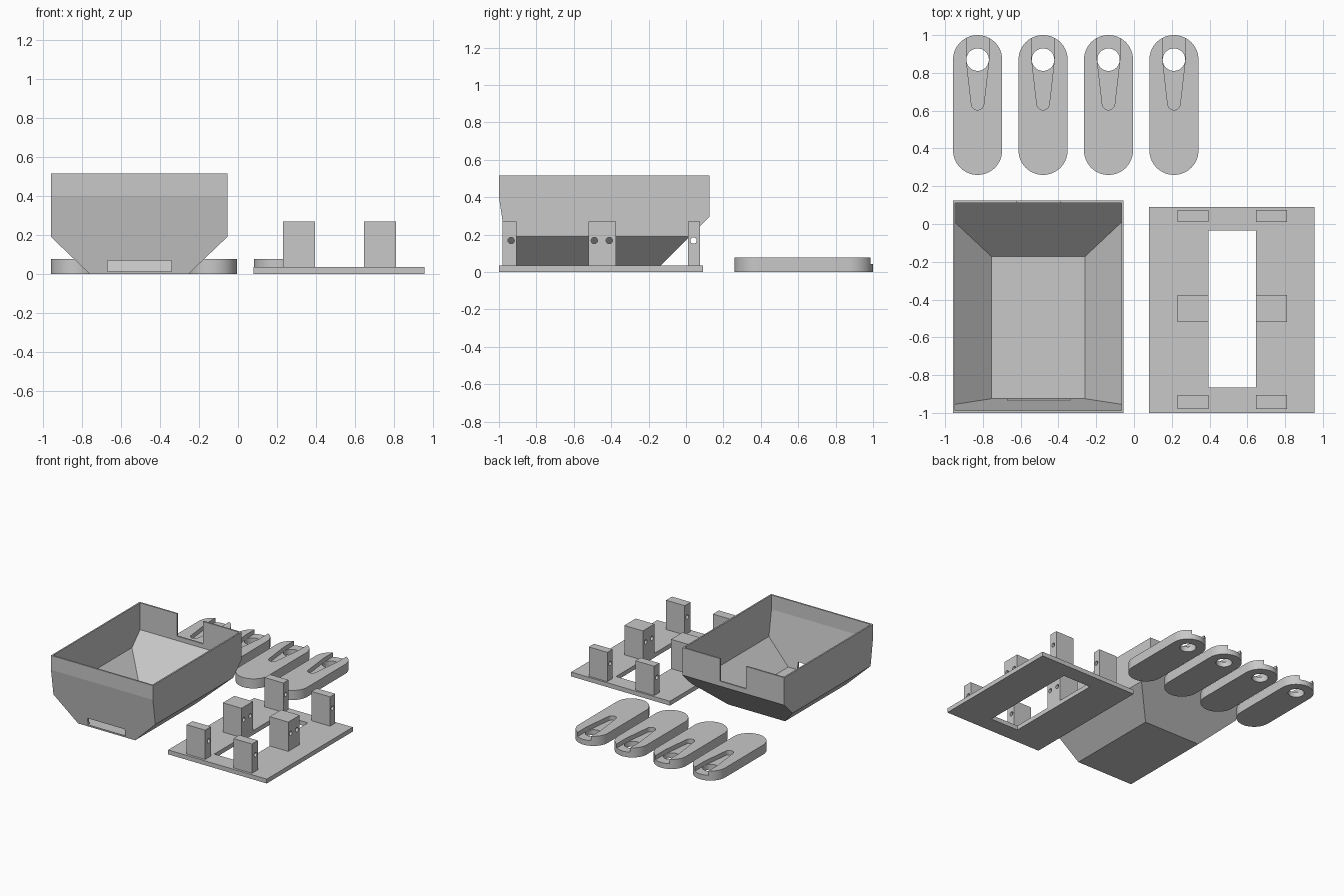
import bpy, bmesh
from math import sin, cos, pi, radians

cube = bpy.data.objects.get("Cube")
if cube:
    bpy.data.objects.remove(cube, do_unlink=True)

grey = bpy.data.materials.new("plain_grey")
grey.use_nodes = True
grey.diffuse_color = (0.58, 0.58, 0.58, 1)
grey.node_tree.nodes["Principled BSDF"].inputs["Base Color"].default_value = (0.58, 0.58, 0.58, 1)


def prism(name, profile, axis, lo, hi):
    """Extrude a closed 2D profile along an axis from lo to hi."""
    place = {"X": lambda u, v: (lo, u, v),
             "Y": lambda u, v: (u, lo, v),
             "Z": lambda u, v: (u, v, lo)}[axis]
    bm = bmesh.new()
    face = bm.faces.new([bm.verts.new(place(u, v)) for u, v in profile])
    new = bmesh.ops.extrude_face_region(bm, geom=[face])["geom"]
    shift = [hi - lo if a == axis else 0 for a in "XYZ"]
    bmesh.ops.translate(bm, vec=shift, verts=[g for g in new if isinstance(g, bmesh.types.BMVert)])
    bmesh.ops.recalc_face_normals(bm, faces=bm.faces)
    mesh = bpy.data.meshes.new(name)
    bm.to_mesh(mesh)
    bm.free()
    mesh.materials.append(grey)
    ob = bpy.data.objects.new(name, mesh)
    bpy.context.collection.objects.link(ob)
    return ob


def box(name, x0, x1, y0, y1, z0, z1):
    return prism(name, [(x0, y0), (x1, y0), (x1, y1), (x0, y1)], "Z", z0, z1)


def arc(cx, cy, r, start, end, steps):
    """Points of an arc, angles in degrees."""
    angles = [radians(start + (end - start) * i / steps) for i in range(steps + 1)]
    return [(cx + r * cos(a), cy + r * sin(a)) for a in angles]


def circle(cx, cy, r, steps=32):
    return arc(cx, cy, r, 0, 360, steps)[:-1]


def combine(ob, tool, operation="DIFFERENCE"):
    """Apply a boolean and throw the tool away."""
    tool.hide_render = True
    mod = ob.modifiers.new("cut", "BOOLEAN")
    mod.operation, mod.solver, mod.object = operation, "EXACT", tool
    bpy.context.view_layer.update()
    graph = bpy.context.evaluated_depsgraph_get()
    mesh = bpy.data.meshes.new_from_object(ob.evaluated_get(graph))
    ob.modifiers.clear()
    ob.data = mesh
    bpy.data.objects.remove(tool, do_unlink=True)
    return ob


def smooth(ob):
    bpy.ops.object.select_all(action="DESELECT")
    ob.select_set(True)
    bpy.context.view_layer.objects.active = ob
    bpy.ops.object.shade_smooth_by_angle(angle=radians(30))


# Hopper-shaped tub: a front profile crossed with a side profile
TUB_X = -0.507


def hopper(name, half, half_floor, side_break, floor, top, side):
    front = [(TUB_X - half_floor, floor), (TUB_X + half_floor, floor),
             (TUB_X + half, side_break), (TUB_X + half, top),
             (TUB_X - half, top), (TUB_X - half, side_break)]
    body = prism(name, front, "Y", -1.2, 0.3)
    return combine(body, prism("side_shape", side, "X", -1.2, 0.2), "INTERSECT")


tub = hopper("tub", 0.452, 0.253, 0.19, 0, 0.515,
             [(-1, 0.515), (-1, 0.40), (-0.94, 0), (-0.17, 0), (0.125, 0.295), (0.125, 0.515)])
cavity = hopper("cavity", 0.44, 0.248, 0.195, 0.0125, 0.6,
                [(-0.9875, 0.6), (-0.9875, 0.40), (-0.925, 0.0125),
                 (-0.172, 0.0125), (0.1125, 0.30), (0.1125, 0.6)])
combine(tub, cavity)
combine(tub, box("front_slot", -0.67, -0.34, -1.1, -0.90, 0.014, 0.07))
combine(tub, box("back_notch", -0.62, -0.39, 0.05, 0.2, 0.335, 0.6))

# Flat base frame with a window
frame = box("base_frame", 0.08, 0.955, -1, 0.09, 0, 0.035)
combine(frame, box("window", 0.395, 0.645, -0.865, -0.035, -0.1, 0.1))

# Posts in mirrored pairs, drilled sideways
posts = [("front", -0.98, -0.905, [-0.935]),
         ("middle", -0.52, -0.375, [-0.49, -0.41]),
         ("back", 0.01, 0.075, [0.04])]
for place, y0, y1, holes in posts:
    for side, x0, x1 in (("right", 0.23, 0.395), ("left", 0.645, 0.81)):
        post = box(f"{place}_{side}_post", x0, x1, y0, y1, 0.035, 0.27)
        for y in holes:
            combine(post, prism("drill", circle(y, 0.168, 0.017, 24), "X", x0 - 0.1, x1 + 0.1))
        smooth(post)

# Four rounded feet, each with a hole and a tapered open channel
for i in range(4):
    x = -0.828 + 0.3465 * i
    outline = arc(x, 0.87, 0.13, 0, 180, 32) + arc(x, 0.39, 0.13, 180, 360, 32)
    foot = prism(f"foot_{i + 1}", outline, "Z", 0, 0.077)
    channel = ([(x + 0.06, 0.87), (x + 0.06, 1.1), (x - 0.06, 1.1), (x - 0.06, 0.87)]
               + arc(x, 0.637, 0.033, 186, 354, 14))
    combine(foot, prism("channel", channel, "Z", 0.042, 0.2))
    combine(foot, prism("hole", circle(x, 0.87, 0.0595, 48), "Z", -0.1, 0.2))
    smooth(foot)
